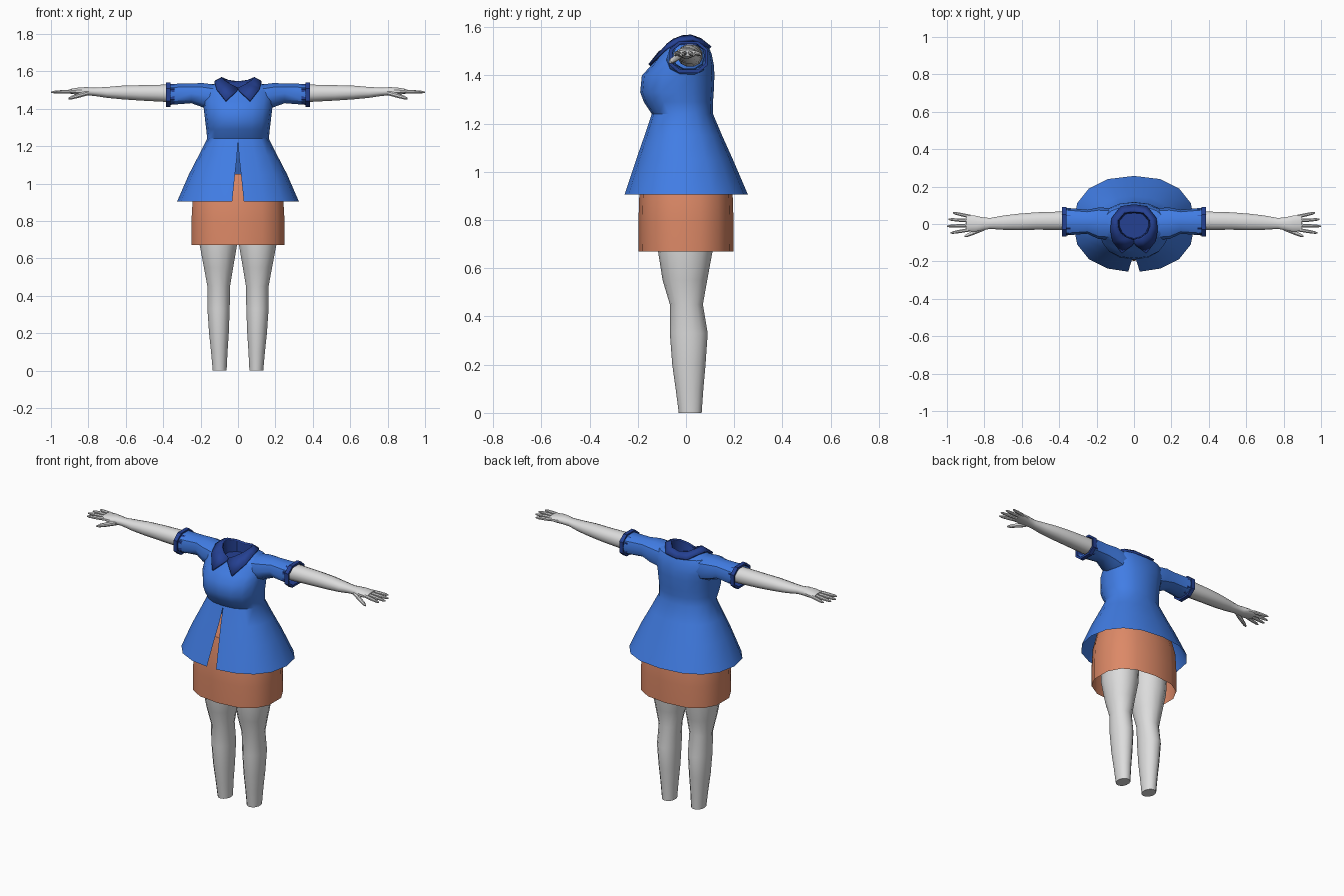
import bpy, bmesh, math
from mathutils import Vector

if "Cube" in bpy.data.objects:
    bpy.data.objects.remove(bpy.data.objects["Cube"])


def material(name, rgb):
    m = bpy.data.materials.new(name)
    m.diffuse_color = (*rgb, 1)
    m.use_nodes = True
    m.node_tree.nodes["Principled BSDF"].inputs["Base Color"].default_value = m.diffuse_color
    return m


BLUE = material("jacket blue", (0.053, 0.205, 0.78))
NAVY = material("trim navy", (0.018, 0.052, 0.29))
ORANGE = material("skirt orange", (0.72, 0.25, 0.135))
GREY = material("body grey", (0.72, 0.72, 0.72))


def finish(name, bm, mat, mirror=False, thick=0.0, angle=40):
    bmesh.ops.remove_doubles(bm, verts=bm.verts, dist=0.0005)
    bmesh.ops.recalc_face_normals(bm, faces=bm.faces)
    me = bpy.data.meshes.new(name)
    bm.to_mesh(me)
    bm.free()
    ob = bpy.data.objects.new(name, me)
    bpy.context.collection.objects.link(ob)
    me.materials.append(mat)
    bpy.ops.object.select_all(action='DESELECT')
    ob.select_set(True)
    bpy.context.view_layer.objects.active = ob
    bpy.ops.object.shade_smooth_by_angle(angle=math.radians(angle))
    if mirror:
        ob.modifiers.new("mirror", 'MIRROR')
    if thick:
        s = ob.modifiers.new("thickness", 'SOLIDIFY')
        s.thickness, s.offset = thick, 0
    return ob


def loft(bm, rings, closed=True, cap_start=False, cap_end=False):
    vs = [[bm.verts.new(p) for p in r] for r in rings]
    n = len(vs[0])
    for a, b in zip(vs, vs[1:]):
        for i in range(n if closed else n - 1):
            j = (i + 1) % n
            bm.faces.new((a[i], a[j], b[j], b[i]))
    if cap_start:
        bm.faces.new(vs[0])
    if cap_end:
        bm.faces.new(vs[-1])


def unit_ring(n, power, start=-math.pi / 2, extra=0):
    """Points of a rounded-square outline of radius 1."""
    pts = []
    for i in range(n + extra):
        t = start + 2 * math.pi * i / n
        c, s = math.cos(t), math.sin(t)
        pts.append((math.copysign(abs(c) ** (2 / power), c),
                    math.copysign(abs(s) ** (2 / power), s)))
    return pts


def flat_ring(z, rx, front, back, cx=0, n=14, power=2.2):
    """Horizontal ring between y = front and y = back."""
    cy, ry = (front + back) / 2, (back - front) / 2
    return [(cx + rx * u, cy + ry * v, z) for u, v in unit_ring(n, power)]


def side_ring(x, y0, y1, z0, z1, n=10, power=2.3):
    """Upright ring across the arm direction."""
    return [(x, (y0 + y1) / 2 + u * (y1 - y0) / 2, (z0 + z1) / 2 + v * (z1 - z0) / 2)
            for u, v in unit_ring(n, power, -math.pi / 2 + math.pi / n)]


# Jacket body, split at the front below the waist
# height, half width, front, back, half slit, front drop, back drop
JACKET = [
    (0.905, 0.325, -0.255, 0.257, 0.031, 0, 0),
    (1.05, 0.262, -0.207, 0.195, 0.016, 0, 0),
    (1.15, 0.210, -0.172, 0.150, 0.005, 0, 0),
    (1.24, 0.165, -0.142, 0.112, 0, 0, 0),
    (1.29, 0.170, -0.175, 0.112, 0, 0, 0),
    (1.33, 0.175, -0.190, 0.115, 0, 0, 0),
    (1.40, 0.183, -0.183, 0.118, 0, 0, 0),
    (1.44, 0.188, -0.145, 0.116, 0, 0, 0),
    (1.49, 0.190, -0.108, 0.106, 0, 0, 0),
    (1.525, 0.165, -0.098, 0.095, 0, 0.025, 0.01),
    (1.54, 0.100, -0.080, 0.070, 0, 0.042, 0.015),
]
bm = bmesh.new()
rings = []
for z, rx, front, back, slit, fd, bd in JACKET:
    ring = []
    outline = unit_ring(16, 2.3, extra=1)
    for i, (u, v) in enumerate(outline):
        x = slit if i == 0 else -slit if i == 16 else rx * u
        cy = (front + back) / 2
        y = cy + v * (back - front) / 2
        ring.append((x, y, z - (fd if v < 0 else bd) * v * v))
    rings.append(ring)
loft(bm, rings, closed=False)
finish("jacket", bm, BLUE)

# Short sleeves
bm = bmesh.new()
loft(bm, [side_ring(0.11, -0.085, 0.085, 1.385, 1.530),
          side_ring(0.19, -0.080, 0.088, 1.405, 1.540),
          side_ring(0.25, -0.052, 0.076, 1.427, 1.537),
          side_ring(0.375, -0.062, 0.088, 1.417, 1.535)], cap_start=True)
finish("sleeve", bm, BLUE, mirror=True)

# Sleeve cuffs with an inward return
bm = bmesh.new()
cuff = dict(n=8, power=2.6)
loft(bm, [side_ring(0.362, -0.062, 0.085, 1.42, 1.53, **cuff),
          side_ring(0.362, -0.073, 0.095, 1.406, 1.545, **cuff),
          side_ring(0.386, -0.073, 0.095, 1.406, 1.545, **cuff),
          side_ring(0.386, -0.060, 0.083, 1.42, 1.533, **cuff),
          side_ring(0.34, -0.060, 0.083, 1.42, 1.533, **cuff)])
finish("cuff", bm, NAVY, mirror=True, angle=30)

# Pointed collar, right half mirrored
OUTER = [(0, .102, 1.515), (.07, .092, 1.52), (.118, .03, 1.547), (.125, -.03, 1.541),
         (.115, -.09, 1.505), (.065, -.152, 1.442), (.005, -.108, 1.497)]
INNER = [(0, .065, 1.542), (.05, .06, 1.549), (.085, .02, 1.564), (.085, -.015, 1.561),
         (.07, -.05, 1.547), (.04, -.075, 1.528), (0, -.086, 1.508)]
bm = bmesh.new()
loft(bm, [OUTER, INNER], closed=False)
finish("collar", bm, NAVY, mirror=True, thick=0.012, angle=30)

# Dark lining inside the neck opening
bm = bmesh.new()
rim = INNER + [(-x, y, z) for x, y, z in INNER[-2:0:-1]]
loft(bm, [rim, [(x * 0.9, y * 0.9, 1.485) for x, y, z in rim]], cap_end=True)
finish("neck_lining", bm, NAVY)

# Skirt, open at the bottom
bm = bmesh.new()
loft(bm, [flat_ring(z, rx, -ry, ry, n=14, power=2.5) for z, rx, ry in
          [(0.67, 0.254, 0.196), (0.80, 0.254, 0.197), (0.92, 0.247, 0.193),
           (1.05, 0.215, 0.165)]], cap_end=True)
finish("skirt", bm, ORANGE)

# Legs: height, centre x, half width, front, back
LEG = [(0.0, .098, .038, -.030, .065), (0.10, .100, .045, -.043, .072),
       (0.20, .102, .054, -.057, .081), (0.33, .104, .061, -.067, .090),
       (0.45, .103, .062, -.067, .070), (0.55, .104, .080, -.097, .088),
       (0.67, .105, .102, -.116, .110), (0.85, .106, .104, -.125, .125)]
bm = bmesh.new()
loft(bm, [flat_ring(z, rx, f, b, cx, n=14, power=2.1) for z, cx, rx, f, b in LEG],
     cap_start=True, cap_end=True)
finish("leg", bm, GREY, mirror=True)

# Arms running into the palms: x, y range, z range
ARM = [(.30, -.035, .07, 1.435, 1.53), (.39, -.033, .068, 1.435, 1.53),
       (.52, -.032, .064, 1.442, 1.527), (.62, -.034, .056, 1.449, 1.524),
       (.70, -.032, .046, 1.457, 1.517), (.77, -.027, .033, 1.468, 1.513),
       (.81, -.035, .037, 1.470, 1.516), (.85, -.042, .046, 1.473, 1.514),
       (.895, -.040, .050, 1.479, 1.506)]
bm = bmesh.new()
loft(bm, [side_ring(*r, n=12, power=2.2) for r in ARM], cap_start=True, cap_end=True)
finish("arm", bm, GREY, mirror=True)


# Fingers and thumb
def finger(bm, base, tip, radius):
    base, tip = Vector(base), Vector(tip)
    rs = []
    for f, k in ((0, 1), (0.5, 0.95), (0.85, 0.75), (1, 0.35)):
        p, r = base.lerp(tip, f), radius * k
        rs.append(side_ring(p.x, p.y - r, p.y + r, p.z - r, p.z + r, n=8, power=2))
    loft(bm, rs, cap_start=True, cap_end=True)


bm = bmesh.new()
for y0, x1, y1 in ((-.030, .982, -.048), (-.007, 1.0, -.012),
                   (.017, .993, .025), (.040, .968, .060)):
    finger(bm, (.875, y0, 1.493), (x1, y1, 1.488), 0.0105)
finger(bm, (.80, -.022, 1.485), (.905, -.066, 1.455), 0.014)
finish("fingers", bm, GREY, mirror=True)
